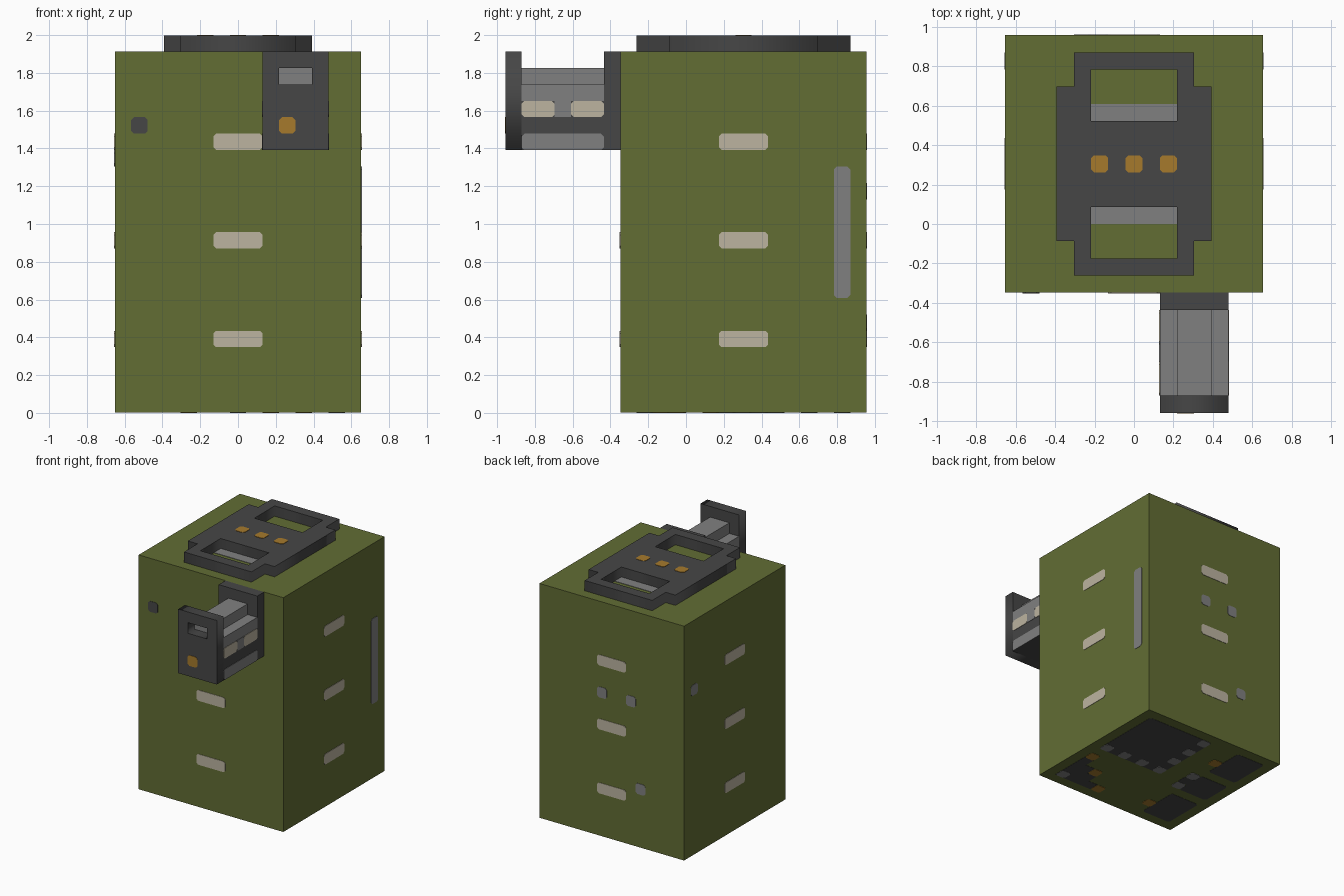
import bpy
import bmesh
from mathutils import Vector, Matrix

U = 2 / 23          # one module of the design grid
T = 0.003 / U       # thickness of a painted plate, in modules

if "Cube" in bpy.data.objects:
    bpy.data.objects.remove(bpy.data.objects["Cube"])


def material(name, rgb):
    lin = [((c / 255 + 0.055) / 1.055) ** 2.4 for c in rgb] + [1]
    m = bpy.data.materials.new(name)
    m.use_nodes = True
    m.diffuse_color = lin
    m.node_tree.nodes["Principled BSDF"].inputs["Base Color"].default_value = lin
    return m


GREEN = material("olive green", (98, 109, 52))
DARK = material("dark grey", (70, 70, 70))
GREY = material("mid grey", (128, 128, 128))
CREAM = material("cream", (188, 180, 160))
ORANGE = material("amber", (166, 122, 44))


def finish(name, bm, mat):
    bmesh.ops.recalc_face_normals(bm, faces=bm.faces)
    mesh = bpy.data.meshes.new(name)
    bm.to_mesh(mesh)
    bm.free()
    mesh.materials.append(mat)
    ob = bpy.data.objects.new(name, mesh)
    bpy.context.collection.objects.link(ob)
    return ob


def box(name, x, y, z, mat):
    """Box from three (low, high) ranges in modules."""
    bm = bmesh.new()
    bmesh.ops.create_cube(bm, size=1)
    for v in bm.verts:
        v.co = [U * (r[0] + (r[1] - r[0]) * (c + 0.5)) for r, c in zip((x, y, z), v.co)]
    return finish(name, bm, mat)


def plate(name, axis, side, level, a, b, mat, cut=0.17, t=T):
    """Thin plate with clipped corners on the plane axis = level, facing side.
    Ranges a and b run along the two other axes in x, y, z order."""
    outline = []
    for s, q in ((-1, -1), (1, -1), (1, 1), (-1, 1)):
        px, py = a[s > 0], b[q > 0]
        pair = [(px, py - q * cut), (px - s * cut, py)]
        outline += pair if s * q > 0 else pair[::-1]
    if cut == 0:
        outline = outline[::2]

    def place(p, d):
        co = list(p)
        co.insert(axis, level + side * d)
        return Vector(co) * U

    bm = bmesh.new()
    low, high = ([bm.verts.new(place(p, d)) for p in outline] for d in (0, t))
    bm.faces.new(low)
    bm.faces.new(high)
    n = len(outline)
    for i in range(n):
        j = (i + 1) % n
        bm.faces.new((low[i], low[j], high[j], high[i]))
    return finish(name, bm, mat)


def rect(x, y):
    return [(x[0], y[0]), (x[1], y[0]), (x[1], y[1]), (x[0], y[1])]


def panel(name, loops, depth, matrix, mat):
    """Flat panel with holes: first loop is the outline, the rest are openings."""
    cu = bpy.data.curves.new(name, "CURVE")
    cu.dimensions = "2D"
    cu.fill_mode = "BOTH"
    cu.extrude = depth * U / 2
    for loop in loops:
        sp = cu.splines.new("POLY")
        sp.points.add(len(loop) - 1)
        for p, (px, py) in zip(sp.points, loop):
            p.co = (px * U, py * U, 0, 1)
        sp.use_cyclic_u = True
    cu.materials.append(mat)
    ob = bpy.data.objects.new(name, cu)
    ob.matrix_world = matrix
    bpy.context.collection.objects.link(ob)
    bpy.ops.object.select_all(action="DESELECT")
    ob.select_set(True)
    bpy.context.view_layer.objects.active = ob
    bpy.ops.object.convert(target="MESH")


# Main body
box("body", (-7.5, 7.5), (-4, 11), (T, 22), GREEN)

# Lid panel with two grip openings
right = [(4.5, -1), (4.5, 8), (3.5, 8), (3.5, 10)]
left = [(-x, y) for x, y in reversed(right)]
outline = [(3.5, -3), (3.5, -1)] + right + left + [(-3.5, -1), (-3.5, -3)]
holes = [rect((-2.5, 2.5), (6, 9)), rect((-2.5, 2.5), (-2, 1))]
panel("lid_panel", [outline] + holes, 1 - T,
      Matrix.Translation((0, 0, U * (22.5 - T / 2))), DARK)
for y in (0, 6):
    plate("grip_floor", 2, 1, 22, (-2.5, 2.5), (y, y + 1), GREY, 0)
for x in (-2, 0, 2):
    plate("lid_light", 2, 1, 23 - T, (x - 0.5, x + 0.5), (3, 4), ORANGE)

# Front unit: mounting plate, core, rail and slotted front plate
box("mount_plate", (1.5, 5.5), (-5, -4), (16, 22), DARK)
box("core_lower", (1.5, 5.5), (-10, -5), (16, 19), DARK)
box("core_upper", (1.5, 5.5), (-10, -5), (19, 20), GREY)
box("rail", (2.5, 4.5), (-10, -5), (20, 21), GREY)
panel("front_plate", [rect((1.5, 5.5), (16, 22)), rect((2.5, 4.5), (20, 21))], 1,
      Matrix.Translation((0, -10.5 * U, 0)) @ Matrix.Rotation(1.5707963, 4, "X"), DARK)
plate("front_light", 1, -1, -11, (2.5, 3.5), (17, 18), ORANGE)
for side, x in ((-1, 1.5), (1, 5.5)):
    plate("core_stripe", 0, side, x, (-10, -5), (16, 17), GREY)
    plate("core_divider", 0, side, x, (-8, -7), (18, 19), GREY, 0)
    for y in (-10, -7):
        plate("core_label", 0, side, x, (y, y + 2), (18, 19), CREAM)

# Cream bars, three on every side
for z in (4, 10, 16):
    for side, y in ((-1, -4), (1, 11)):
        plate("bar", 1, side, y, (-1.5, 1.5), (z, z + 1), CREAM)
    for side in (-1, 1):
        plate("bar", 0, side, side * 7.5, (2, 5), (z, z + 1), CREAM)

# Small marks on the sides
plate("front_mark", 1, -1, -4, (-6.5, -5.5), (17, 18), DARK)
plate("side_strip", 0, 1, 7.5, (9, 10), (7, 15), GREY)
plate("side_mark", 0, -1, -7.5, (9, 10), (15, 16), GREY)
for x, z in ((1, 13), (-2, 13), (-3, 5)):
    plate("back_mark", 1, 1, 11, (x - 0.5, x + 0.5), (z, z + 1), GREY)


# Underside: a counts from the left edge, b from the back edge
def under(name, a, b, mat, t=T, cut=0.17):
    plate(name, 2, -1, T, (7.5 - a[1], 7.5 - a[0]), (11 - b[1], 11 - b[0]), mat, cut, t)


thin = T * 0.6
under("base_panel", (1, 8), (1, 8), DARK, thin)
for i in (1, 3, 5, 7):
    under("base_tile", (i, i + 1), (7, 8), GREY)
    if i < 7:
        under("base_tile", (7, 8), (i, i + 1), GREY)
for b0, b1 in ((1, 5), (6, 9), (10, 14)):
    under("base_pad", (11, 14), (b0, b1), DARK, thin)
under("pad_link", (10, 11), (7, 8), DARK, thin, 0)
for b in (6, 8):
    under("pad_tile", (10, 11), (b, b + 1), GREY)

# Stepped corner pad
for i in range(4):
    under("corner_step", (1, 2 + i), (10 + i, 11 + i), DARK, thin, 0)
under("corner_tile", (1, 2), (13, 14), GREY)
for a, b in ((1, 9), (3, 11), (5, 13), (10, 12), (10, 3)):
    under("base_light", (a, a + 1), (b, b + 1), ORANGE)
